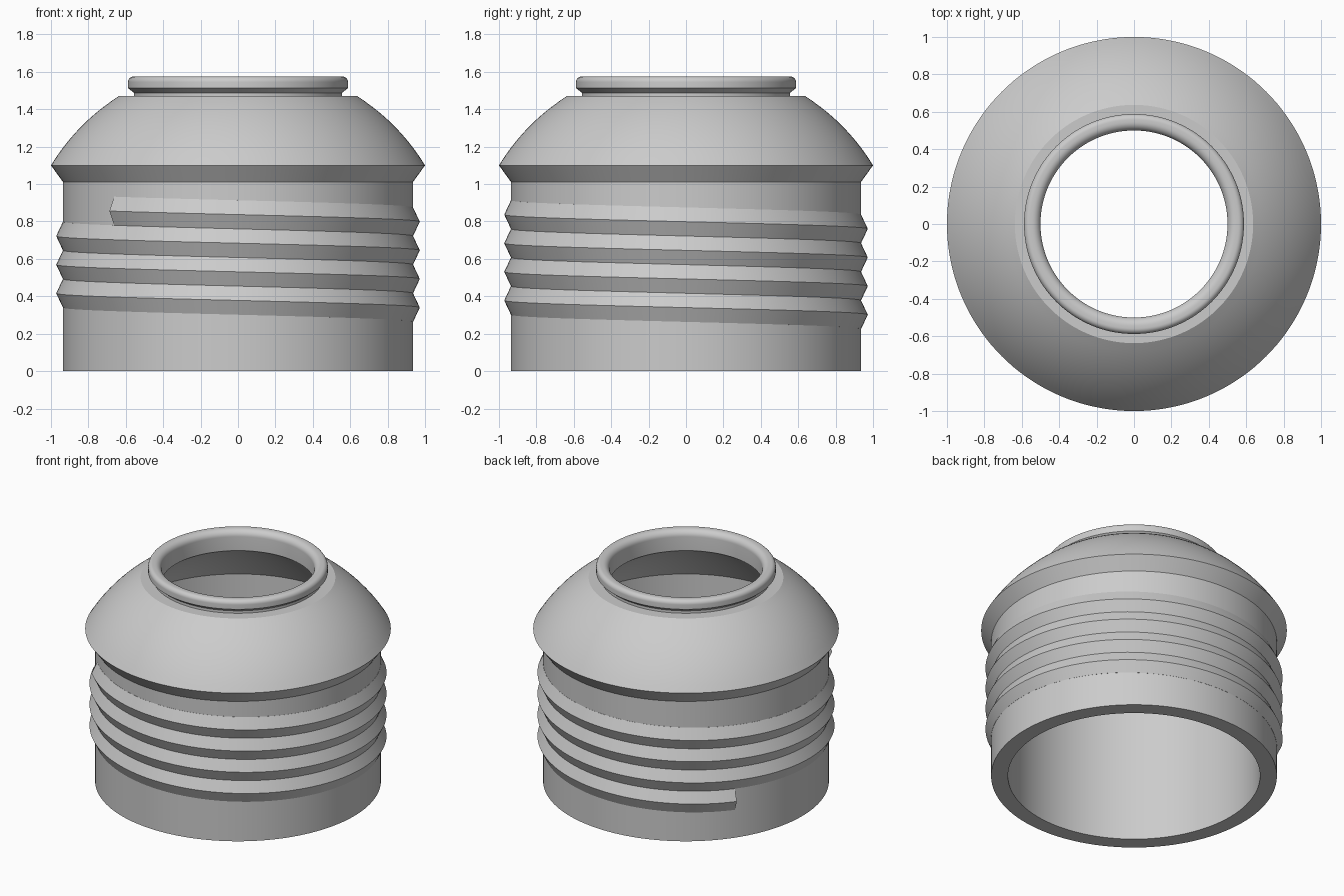
import bpy
import bmesh
from math import cos, sin, pi, radians

cube = bpy.data.objects.get("Cube")
if cube:
    bpy.data.objects.remove(cube, do_unlink=True)

SEGMENTS = 144

grey = bpy.data.materials.new("plain grey")
grey.use_nodes = True
colour = (0.6, 0.6, 0.6, 1)
grey.diffuse_color = colour
grey.node_tree.nodes["Principled BSDF"].inputs["Base Color"].default_value = colour


def finish(bm, name):
    """Turn a bmesh into a named grey object with crisp edges."""
    bmesh.ops.recalc_face_normals(bm, faces=bm.faces)
    mesh = bpy.data.meshes.new(name)
    bm.to_mesh(mesh)
    bm.free()
    mesh.materials.append(grey)
    obj = bpy.data.objects.new(name, mesh)
    bpy.context.collection.objects.link(obj)
    bpy.ops.object.select_all(action='DESELECT')
    obj.select_set(True)
    bpy.context.view_layer.objects.active = obj
    bpy.ops.object.shade_smooth_by_angle(angle=radians(25))
    return obj


def bridge(bm, first, second):
    """Join two equal closed loops of vertices with quads."""
    n = len(first)
    for i in range(n):
        j = (i + 1) % n
        bm.faces.new((first[i], first[j], second[j], second[i]))


def bulged(start, end, bulge, steps=10):
    """Shallow curve between two profile points, swelling to one side."""
    (r0, z0), (r1, z1) = start, end
    length = ((r1 - r0) ** 2 + (z1 - z0) ** 2) ** 0.5
    nr, nz = (z1 - z0) / length, (r0 - r1) / length
    points = []
    for i in range(steps + 1):
        t = i / steps
        b = 4 * bulge * t * (1 - t)
        points.append((r0 + (r1 - r0) * t + nr * b, z0 + (z1 - z0) * t + nz * b))
    return points


def arc(r, z, radius_r, radius_z, a0, a1, steps=8):
    """Elliptical arc in the profile plane."""
    angles = [radians(a0 + (a1 - a0) * i / steps) for i in range(steps + 1)]
    return [(r + radius_r * cos(a), z + radius_z * sin(a)) for a in angles]


# Hollow shell: wall, flared dome, rounded neck lip, bore and inner dome
profile = [(0.935, 0), (0.935, 1.01)]
profile += bulged((1.0, 1.1), (0.637, 1.47), 0.03)
profile += [(0.557, 1.47), (0.557, 1.488), (0.588, 1.513)]
profile += arc(0.558, 1.545, 0.03, 0.03, 0, 90)
profile += arc(0.545, 1.53, 0.045, 0.045, 90, 180)
profile += bulged((0.5, 1.43), (0.825, 1.11), -0.02)
profile += [(0.825, 0)]

bm = bmesh.new()
rings = []
for r, z in profile:
    rings.append([bm.verts.new((r * cos(2 * pi * i / SEGMENTS),
                                r * sin(2 * pi * i / SEGMENTS), z))
                  for i in range(SEGMENTS)])
for i, ring in enumerate(rings):
    bridge(bm, ring, rings[(i + 1) % len(rings)])
finish(bm, "shell")

# Helical screw thread with a pointed crest, winding down the wall
PITCH = 0.153
START, SWEEP = 225, 1360
TOP_Z = 0.856
section = [(0.9, PITCH / 2), (0.936, PITCH / 2), (0.972, 0),
           (0.936, -PITCH / 2), (0.9, -PITCH / 2)]
bm = bmesh.new()
loops = []
steps = int(SWEEP / 2.5)
for i in range(steps + 1):
    turn = SWEEP * i / steps
    a = radians(START + turn)
    z = TOP_Z - PITCH * turn / 360
    loops.append([bm.verts.new((r * cos(a), r * sin(a), z + dz))
                  for r, dz in section])
for first, second in zip(loops, loops[1:]):
    bridge(bm, first, second)
bm.faces.new(loops[0])
bm.faces.new(loops[-1])
finish(bm, "screw_thread")
